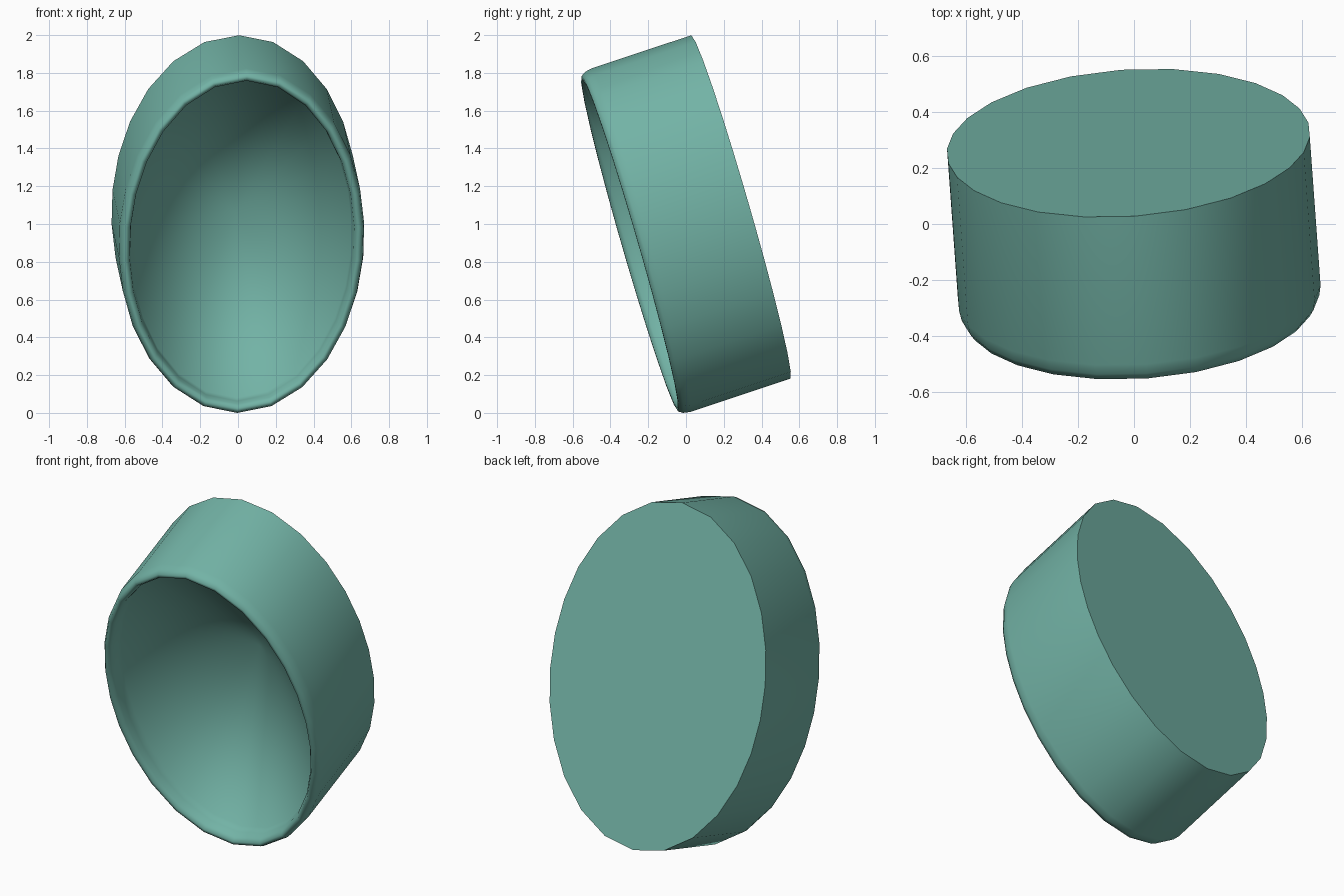
import bpy, bmesh, math
from mathutils import Vector

if "Cube" in bpy.data.objects:
    bpy.data.objects.remove(bpy.data.objects["Cube"])

SIDES = 26
U = Vector((0.65, 0.047, 0.0))         # short half-axis of the oval
V = Vector((0.025, -0.262, 0.909))     # long half-axis, leaning back
BACK = Vector((-0.02, 0.29, 1.095))    # centre of the flat back
AXIS = Vector((-0.04, 0.55, 0.183)) / 0.55


def oval_ring(bm, inset, dist):
    # oval section, inset evenly, at a distance in front of the flat back
    c = BACK - AXIS * dist
    u = U * (1 - inset / U.length)
    v = V * (1 - inset / V.length)
    ring = []
    for i in range(SIDES):
        s = math.pi / 2 + 2 * math.pi * i / SIDES
        t = s - 0.09 * math.sin(2 * s)   # evens out the edge lengths
        ring.append(bm.verts.new(c + u * math.cos(t) + v * math.sin(t)))
    return ring


def fan(bm, ring, dist):
    tip = bm.verts.new(BACK - AXIS * dist)
    for i in range(SIDES):
        bm.faces.new((ring[i], ring[(i + 1) % SIDES], tip))


# outer wall, rounded lip, short inner wall: (inset, distance from back)
profile = [(0.0, 0.0), (0.0, 0.53), (0.007, 0.565), (0.022, 0.587),
           (0.04, 0.587), (0.055, 0.565), (0.06, 0.53), (0.065, 0.49)]
bm = bmesh.new()
rings = [oval_ring(bm, s, d) for s, d in profile]
for a, b in zip(rings, rings[1:]):
    for i in range(SIDES):
        j = (i + 1) % SIDES
        bm.faces.new((a[i], a[j], b[j], b[i]))
fan(bm, rings[0], 0.0)      # flat back
fan(bm, rings[-1], 0.07)    # conical hollow
bmesh.ops.recalc_face_normals(bm, faces=bm.faces)

# stand on the ground
low = min(v.co.z for v in bm.verts)
bmesh.ops.translate(bm, verts=bm.verts, vec=(0, 0, -low))

mesh = bpy.data.meshes.new("oval_cup")
bm.to_mesh(mesh)
bm.free()
cup = bpy.data.objects.new("oval_cup", mesh)
bpy.context.collection.objects.link(cup)

mat = bpy.data.materials.new("soft_teal")
mat.diffuse_color = (0.17, 0.45, 0.38, 1)
mat.use_nodes = True
mat.node_tree.nodes["Principled BSDF"].inputs["Base Color"].default_value = mat.diffuse_color
mesh.materials.append(mat)

bpy.context.view_layer.objects.active = cup
cup.select_set(True)
bpy.ops.object.shade_smooth_by_angle(angle=math.radians(60))
